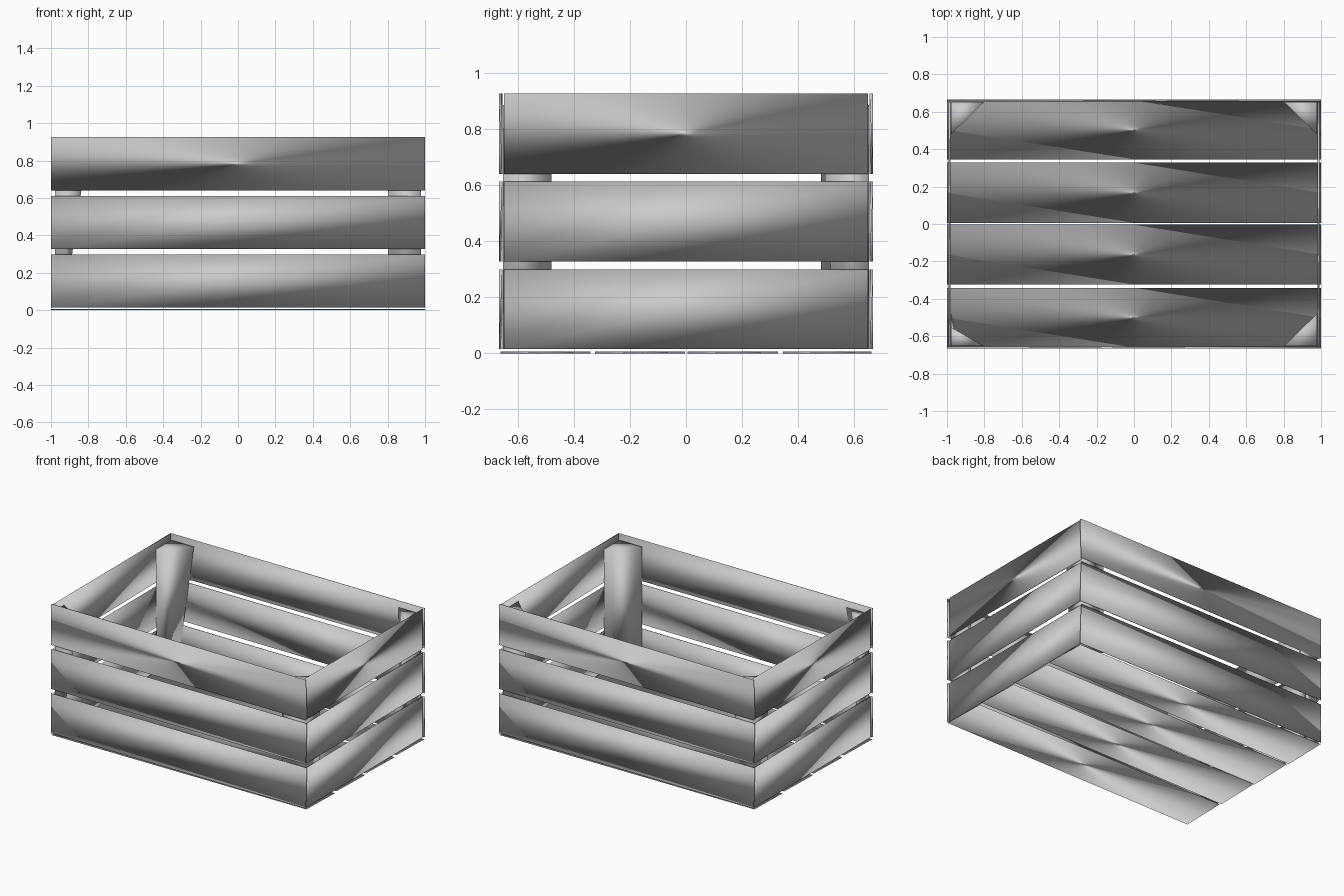
import bpy
import bmesh
from math import pi
from mathutils import Matrix

if "Cube" in bpy.data.objects:
    bpy.data.objects.remove(bpy.data.objects["Cube"])


def finish(name, bm):
    mesh = bpy.data.meshes.new(name)
    bm.to_mesh(mesh)
    bm.free()
    for p in mesh.polygons:
        p.use_smooth = True
    obj = bpy.data.objects.new(name, mesh)
    bpy.context.collection.objects.link(obj)
    return obj


def split_quad(bm, q, diagonal):
    # Two triangles sharing the diagonal that starts at corner 0 or 1
    a, b, c, d = q[diagonal:] + q[:diagonal]
    for tri in ((a, b, c), (a, c, d)):
        bm.faces.new(tri)


def floor_board(name, y0, y1):
    # Very thin warped sheet: left-back and right-front corners are raised
    bm = bmesh.new()
    q = [bm.verts.new(p) for p in ((-1, y0, 0), (1, y0, 0.007),
                                   (1, y1, 0), (-1, y1, 0.007))]
    split_quad(bm, q, 1)
    for tri in ((2, 1, 0), (3, 2, 0)):
        bm.faces.new([q[i] for i in tri])
    return finish(name, bm)


def wall_board(name, half, dist, zr, angle, thick, diagonal):
    # Thin board whose thickness runs out to nothing at two opposite corners.
    # Corners run anticlockwise from bottom left; "thick" is 0 or 1.
    bm = bmesh.new()
    z0, z1 = zr
    corners = ((-half, z0), (half, z0), (half, z1), (-half, z1))
    outer = [bm.verts.new((u, -dist, z)) for u, z in corners]
    inner = [bm.verts.new((u, -dist + 0.012, z)) if i % 2 == thick else outer[i]
             for i, (u, z) in enumerate(corners)]
    split_quad(bm, outer, diagonal)
    a, b, c, d = inner[thick:] + inner[:thick]
    bm.faces.new((c, b, a))
    bm.faces.new((d, c, a))
    for i in range(4):
        j = (i + 1) % 4
        bm.faces.new(list(dict.fromkeys((outer[j], outer[i], inner[i], inner[j]))))
    bm.transform(Matrix.Rotation(angle, 4, 'Z'))
    return finish(name, bm)


def post(name, sx, sy, bottom, top):
    # Triangular corner post; bottom and top give the leg lengths along x and y
    bm = bmesh.new()
    cx, cy = 0.978, 0.652
    rings = []
    for (lx, ly), z in ((bottom, 0.016), (top, 0.885)):
        pts = ((cx, cy), (cx - lx, cy), (cx, cy - ly))
        rings.append([bm.verts.new((sx * x, sy * y, z)) for x, y in pts])
    low, high = rings
    bm.faces.new(low)
    bm.faces.new(high)
    for i in range(3):
        j = (i + 1) % 3
        bm.faces.new((low[i], low[j], high[j], high[i]))
    bmesh.ops.recalc_face_normals(bm, faces=bm.faces)
    return finish(name, bm)


# Floor boards
for i, (a, b) in enumerate(((-0.661, -0.341), (-0.324, -0.004),
                            (0.006, 0.328), (0.346, 0.661))):
    floor_board(f"floor_board_{i + 1}", a, b)

# Wall boards, three rows on each side; the top row warps the other way
sides = (("front", 1.0, 0.666, 0), ("right", 0.649, 0.993, pi / 2),
         ("back", 1.0, 0.666, pi), ("left", 0.649, 0.993, -pi / 2))
rows = (((0.015, 0.298), 0), ((0.328, 0.612), 0), ((0.640, 0.926), 1))
for side, half, dist, angle in sides:
    for i, (zr, thick) in enumerate(rows):
        wall_board(f"{side}_board_{i + 1}", half, dist, zr, angle, thick, 0)

# Corner posts, some of them narrowing toward the floor
full = (0.176, 0.172)
post("front_right_post", 1, -1, full, full)
post("back_right_post", 1, 1, (0.176, 0.12), full)
post("front_left_post", -1, -1, (0.05, 0.17), (0.176, 0.10))
post("back_left_post", -1, 1, (0.05, 0.17), full)
